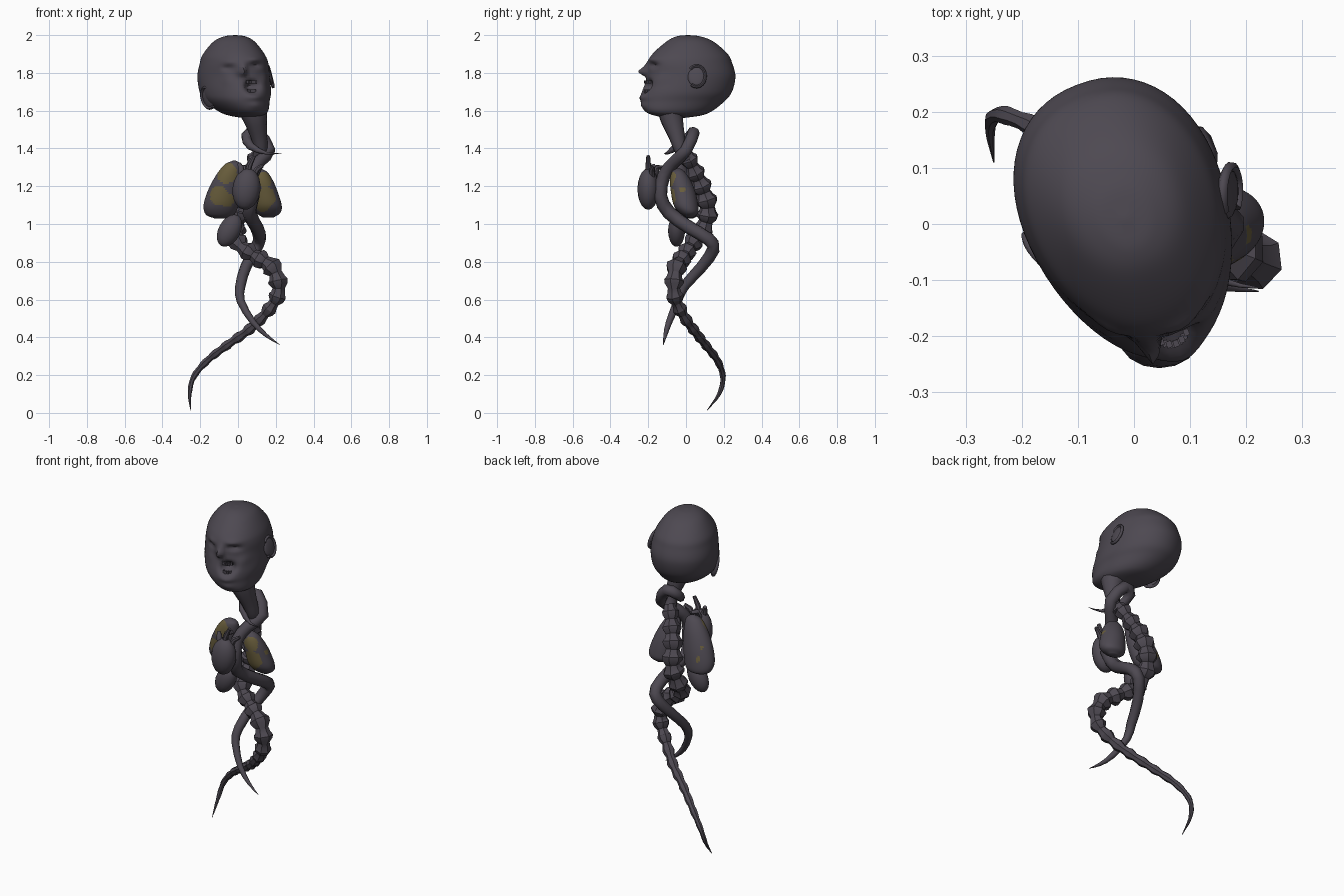
import bpy, bmesh, math
from mathutils import Vector, Matrix


def material(name, rgb):
    m = bpy.data.materials.new(name)
    m.diffuse_color = (*rgb, 1)
    return m


FLESH = material("dark grey flesh", (0.075, 0.066, 0.083))
OLIVE = material("olive patches", (0.14, 0.11, 0.045))


def spline(points, steps):
    """Catmull-Rom through tuples of any length."""
    p = [Vector(q) for q in points]
    p = [2 * p[0] - p[1]] + p + [2 * p[-1] - p[-2]]
    out = []
    for i in range(1, len(p) - 2):
        a, b, c, d = p[i - 1:i + 3]
        for k in range(steps):
            t = k / steps
            out.append(0.5 * (2 * b + (c - a) * t + (2 * a - 5 * b + 4 * c - d) * t * t
                              + (3 * b - a - 3 * c + d) * t ** 3))
    return out + [p[-2]]


def finish(bm, name, angle=35):
    bmesh.ops.recalc_face_normals(bm, faces=bm.faces)
    me = bpy.data.meshes.new(name)
    bm.to_mesh(me)
    bm.free()
    me.materials.append(FLESH)
    me.materials.append(OLIVE)
    me.shade_smooth()
    me.set_sharp_from_angle(angle=math.radians(angle))
    ob = bpy.data.objects.new(name, me)
    bpy.context.collection.objects.link(ob)
    return ob


def loft(rings):
    bm = bmesh.new()
    vs = [[bm.verts.new(p) for p in r] for r in rings]
    n = len(vs[0])
    for a, b in zip(vs, vs[1:]):
        for j in range(n):
            k = (j + 1) % n
            bm.faces.new((a[j], a[k], b[k], b[j]))
    bm.faces.new(vs[0])
    bm.faces.new(vs[-1])
    return bm


def sweep(path, sides):
    """Rings of radius p[3] along a path, with a carried frame."""
    pts = [Vector(p[:3]) for p in path]
    side, rings = Vector((1, 0, 0.1)), []
    for i, c in enumerate(pts):
        d = (pts[min(i + 1, len(pts) - 1)] - pts[max(i - 1, 0)]).normalized()
        side = (side - d * side.dot(d)).normalized()
        up = d.cross(side)
        r = max(path[i][3], 0.001)
        rings.append([c + r * (side * math.cos(t) + up * math.sin(t))
                      for t in (2 * math.pi * j / sides for j in range(sides))])
    return loft(rings)


def ball(bm, loc, scale, rot=Matrix()):
    m = Matrix.Translation(loc) @ rot @ Matrix.Diagonal((*scale, 1))
    bmesh.ops.create_uvsphere(bm, u_segments=16, v_segments=10, radius=1, matrix=m)


# Head: turned egg-shaped rings (centre x, y, z, half width, half depth)
YAW = math.radians(21)
FWD = Vector((math.sin(YAW), -math.cos(YAW), 0))
LAT = Vector((math.cos(YAW), math.sin(YAW), 0))
levels = [(-.015, .01, 2.0, .005, .005), (-.015, .012, 1.993, .055, .065),
          (-.017, .02, 1.965, .106, .127), (-.017, .02, 1.9, .154, .203),
          (-.015, .02, 1.85, .172, .228), (-.017, .028, 1.78, .182, .236),
          (-.008, .005, 1.70, .178, .242), (.002, -.018, 1.65, .160, .226),
          (.03, -.04, 1.6, .124, .186), (.045, -.045, 1.575, .085, .13),
          (.055, -.05, 1.56, .02, .03)]
# Face relief: x, z, spread x, spread z, push forward
relief = [(.018, 1.805, .018, .022, .055), (.025, 1.835, .014, .025, .02),
          (-.05, 1.825, .028, .014, -.022), (.095, 1.84, .028, .014, -.022),
          (-.05, 1.858, .035, .014, .010), (.085, 1.873, .035, .014, .010),
          (-.055, 1.76, .03, .03, .010), (.14, 1.77, .02, .03, .010),
          (.075, 1.728, .050, .048, .030), (.075, 1.728, .033, .030, -.095),
          (.085, 1.67, .035, .018, .012), (.09, 1.63, .03, .02, .010)]
rings = []
for x, y, z, a, b in spline(levels, 7):
    ring = []
    for j in range(64):
        t = 2 * math.pi * j / 64
        f, s = math.cos(t), math.sin(t)
        s = math.copysign(abs(s) ** .92, s)
        p = Vector((x, y, z)) + FWD * (b * f) + LAT * (a * s * (1 - .09 * f))
        if f > .15:
            w = min(1, (f - .15) / .3)
            push = sum(h * math.exp(-((p.x - u) / q) ** 2 - ((p.z - v) / r) ** 2)
                       for u, v, q, r, h in relief)
            p += FWD * push * w
        ring.append(p)
    rings.append(ring)
finish(loft(rings), "head", 60)

# Teeth: two short curved rows inside the open mouth
bm = bmesh.new()
for z, n in ((1.752, 5), (1.704, 4)):
    for i in range(n):
        u = i - (n - 1) / 2
        c = Vector((.075, -.213, z)) + LAT * u * .012 - FWD * abs(u) ** 2 * .003
        bmesh.ops.create_cube(bm, size=1, matrix=Matrix.Translation(c)
                              @ Matrix.Rotation(YAW, 4, 'Z') @ Matrix.Diagonal((.010, .012, .016, 1)))
finish(bm, "teeth")

# Ears: oval shell with a raised rim, flared towards the face
for name, s, c in (("right_ear", 1, (.168, .055, 1.782)), ("left_ear", -1, (-.155, -.05, 1.668))):
    bm = bmesh.new()
    turn = Matrix.Rotation(YAW - s * .4, 4, 'Z') @ Matrix.Rotation(-.25, 4, 'Y')
    ball(bm, c, (.012, .046, .056), turn)
    ring = [(0, .046 * math.cos(t), .057 * math.sin(t), .009)
            for t in (-2.2 + i * 4.6 / 14 for i in range(15))]
    rim = sweep(ring, 6)
    rim.transform(Matrix.Translation(Vector(c) + LAT * s * .004) @ turn)
    tmp = bpy.data.meshes.new("tmp")
    rim.to_mesh(tmp)
    rim.free()
    bm.from_mesh(tmp)
    bpy.data.meshes.remove(tmp)
    finish(bm, name, 60)

# Neck tapering into the spine
finish(sweep(spline([(.075, -.075, 1.62, .085), (.09, -.075, 1.56, .064),
                     (.11, -.05, 1.47, .045), (.12, -.03, 1.40, .036),
                     (.11, .0, 1.34, .035)], 3), 10), "neck", 50)

# Spine: beaded tail, each vertebra pinched at its ends
path = spline([(.11, .0, 1.38, .045), (.07, .04, 1.29, .052), (.03, .085, 1.19, .058),
               (.01, .115, 1.08, .060), (-.01, .09, .97, .055), (.01, .03, .89, .052),
               (.09, -.01, .83, .050), (.18, -.05, .77, .056), (.215, -.065, .68, .052),
               (.20, -.055, .60, .044), (.13, -.01, .51, .034), (.05, .045, .435, .030),
               (-.05, .10, .365, .026), (-.16, .165, .28, .021), (-.235, .195, .19, .016),
               (-.256, .175, .10, .011), (-.25, .11, .012, .001)], 24)
step, dist = .082, [0]
for a, b in zip(path, path[1:]):
    dist.append(dist[-1] + (Vector(b[:3]) - Vector(a[:3])).length)
beads = []
for i in range(int(dist[-1] / step)):
    for at, k in ((0, .66), (.3, .80), (.5, 1.04), (.72, .98)):
        d = (i + at) * step
        q = path[min(range(len(dist)), key=lambda n: abs(dist[n] - d))]
        soft = min(1, q[3] / .04)
        beads.append((*q[:3], q[3] * (1 + (k - 1) * soft)))
beads.append(tuple(path[-1]))
finish(sweep(beads, 7), "spine", 32)

# Long vessel: winds round the neck, past the heart and down to a point
finish(sweep(spline([(.23, -.115, 1.375, .001), (.15, -.10, 1.375, .008), (.07, -.05, 1.41, .022),
                     (.045, .02, 1.465, .030), (.10, .04, 1.485, .033), (.165, .0, 1.39, .034),
                     (.11, -.06, 1.33, .035), (.075, -.115, 1.26, .035), (.08, -.135, 1.15, .036),
                     (.06, -.09, 1.06, .037), (.10, .02, .98, .036), (.115, .12, .92, .035),
                     (.09, .145, .865, .034), (.04, .08, .77, .030), (.012, -.01, .67, .027),
                     (.015, -.045, .59, .022), (.08, -.09, .48, .017), (.15, -.11, .41, .010),
                     (.222, -.12, .36, .001)], 2), 8), "long_vessel", 60)

# Heart with short vessels on top
bm = bmesh.new()
ball(bm, (.045, -.20, 1.185), (.074, .057, .110), Matrix.Rotation(.12, 4, 'Y'))
finish(bm, "heart", 60)
for i, (a, b, c) in enumerate((((.02, -.2, 1.26), (.015, -.2, 1.30), (.005, -.19, 1.32)),
                               ((.05, -.2, 1.26), (.06, -.20, 1.31), (.085, -.20, 1.36)),
                               ((.08, -.18, 1.25), (.10, -.18, 1.29), (.13, -.17, 1.31)),
                               ((.03, -.17, 1.26), (.03, -.15, 1.30), (.05, -.12, 1.30)))):
    finish(sweep([(*a, .018), (*b, .015), (*c, .010)], 7), f"heart_vessel_{i + 1}", 50)

# Lungs: stacked ovals, olive where a face lies near a spot
lungs = {
    "left_lung": ([(-.02, -.04, 1.335, .008, .008), (-.025, -.04, 1.315, .045, .035),
                   (-.045, -.03, 1.26, .07, .055), (-.07, -.015, 1.18, .088, .065),
                   (-.09, .0, 1.10, .092, .065), (-.095, .015, 1.05, .075, .05),
                   (-.095, .02, 1.03, .03, .02)],
                  [(-.06, -.08, 1.27, .056), (-.10, -.07, 1.15, .052), (-.05, -.08, 1.12, .04),
                   (-.135, .04, 1.20, .02), (-.12, .06, 1.13, .018)]),
    "right_lung": ([(.11, -.04, 1.295, .008, .008), (.115, -.04, 1.275, .04, .035),
                    (.125, -.03, 1.23, .06, .055), (.14, -.015, 1.17, .07, .065),
                    (.155, .0, 1.10, .076, .065), (.16, .015, 1.06, .065, .05),
                    (.16, .02, 1.035, .03, .02)],
                   [(.14, -.08, 1.235, .042), (.15, -.08, 1.14, .055), (.12, -.07, 1.09, .045),
                    (.20, -.02, 1.18, .016)])}
for name, (shape, spots) in lungs.items():
    bm = loft([[(x + a * math.cos(t), y + b * math.sin(t), z)
                for t in (2 * math.pi * j / 48 for j in range(48))]
               for x, y, z, a, b in spline(shape, 8)])
    for f in bm.faces:
        c = f.calc_center_median()
        if any((c - Vector(s[:3])).length < s[3] for s in spots):
            f.material_index = 1
    finish(bm, name, 60)

# Lower organ hanging under the lungs
bm = bmesh.new()
ball(bm, (-.045, -.05, .965), (.058, .045, .092), Matrix.Rotation(.5, 4, 'Y'))
finish(bm, "lower_organ", 60)
